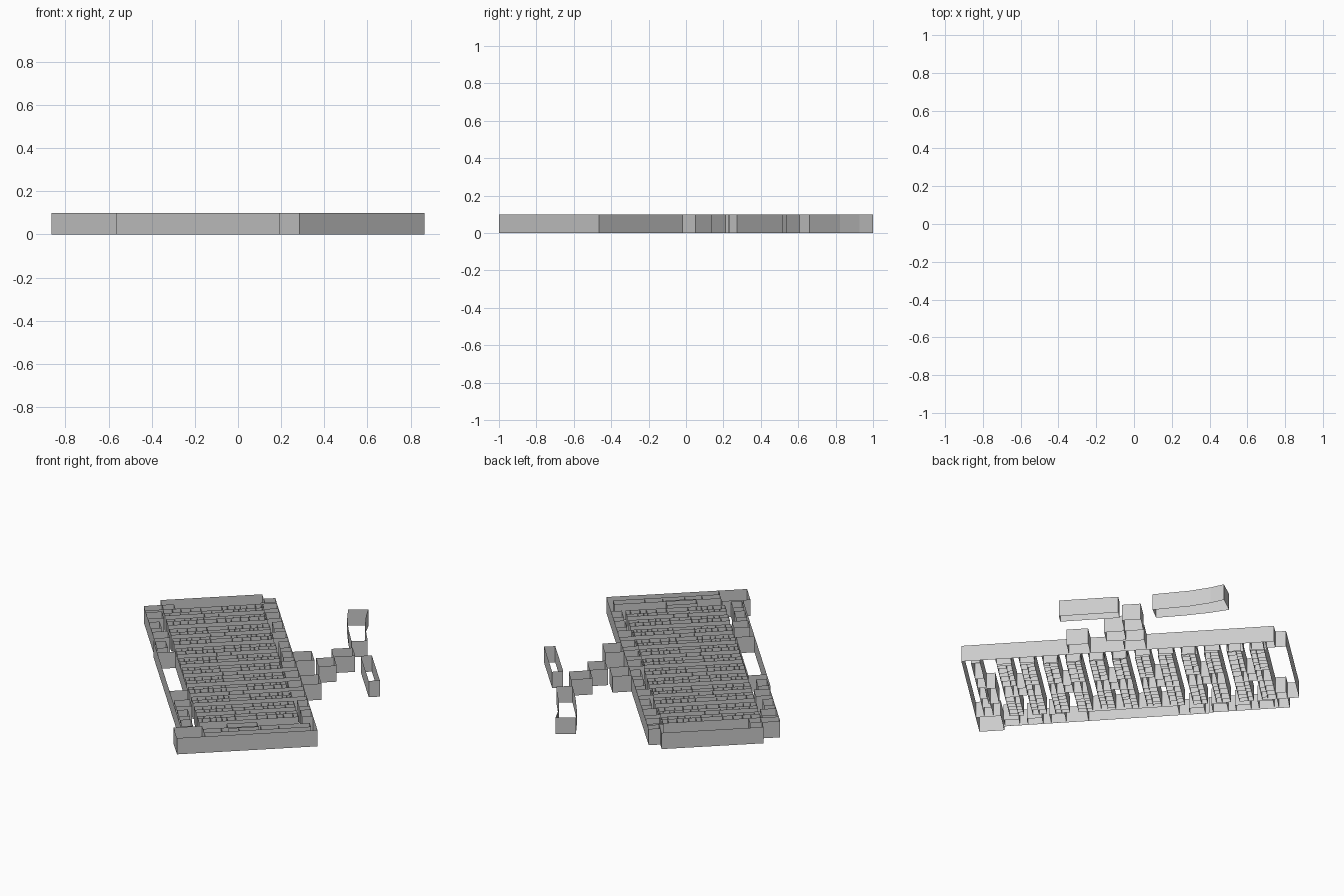
import bpy, math, random

if "Cube" in bpy.data.objects:
    bpy.data.objects.remove(bpy.data.objects["Cube"])

random.seed(4)
H = 0.1
ANG = math.radians(42.7)
C, S = math.cos(ANG), math.sin(ANG)


def place(u, v):
    """Plan coordinates (u across the building, v along it) to world x, y."""
    return 0.285 + C * u - S * v, -1.0 + S * u + C * v


def walls(name, outlines):
    """Raise closed counter-clockwise outlines into open-topped walls."""
    verts, faces = [], []
    for pts in outlines:
        b, n = len(verts), len(pts)
        for u, v in pts:
            x, y = place(u, v)
            verts += [(x, y, 0), (x, y, H)]
        for i in range(n):
            j = (i + 1) % n
            faces.append((b + 2 * i, b + 2 * j, b + 2 * j + 1, b + 2 * i + 1))
    me = bpy.data.meshes.new(name)
    me.from_pydata(verts, [], faces)
    ob = bpy.data.objects.new(name, me)
    bpy.context.collection.objects.link(ob)
    return ob


def box(u0, u1, v0, v1):
    return [(u0, v0), (u1, v0), (u1, v1), (u0, v1)]


def cells(u0, u1, v0, v1, lo, hi):
    """Row of rooms of random length between u0 and u1."""
    out, u = [], u0
    while u < u1 - 0.001:
        e = u + random.uniform(lo, hi)
        if u1 - e < lo:
            e = u1
        out.append(box(u, e, v0, v1))
        u = e
    return out


# Outer perimeter
walls("outer_wall", [[
    (0, 0), (0.79, 0), (0.79, 1.755), (0.725, 1.755), (0.725, 1.815),
    (0.153, 1.815), (0.153, 1.75), (0.05, 1.75), (0.05, 1.295),
    (0.042, 1.295), (0.042, 0.14), (0, 0.14)]])

# Chain of small buildings outside the long wall
walls("gate_house_near", [box(0.79, 0.895, 0.605, 0.725)])
walls("gate_house_far", [box(0.79, 0.897, 0.92, 1.04)])
walls("link_room_inner", [box(0.91, 1.01, 0.83, 0.94)])
walls("link_room_outer", [box(1.01, 1.13, 0.945, 1.05)])
walls("side_annexe", [box(1.16, 1.222, 0.603, 0.936)])
walls("curved_annexe", [[
    (1.135, 1.138), (1.225, 1.13), (1.238, 1.34), (1.26, 1.46), (1.285, 1.537),
    (1.172, 1.553), (1.152, 1.44), (1.14, 1.3)]])

# Open courtyard on the left side
walls("courtyard", [box(0.042, 0.145, 0.62, 1.13)])

# Rooms at the two short ends
walls("end_rooms", [
    box(0.0, 0.16, 0.0, 0.14), box(0.3, 0.47, 0.09, 0.15),
    box(0.05, 0.153, 1.69, 1.75), box(0.153, 0.22, 1.69, 1.75),
    box(0.153, 0.725, 1.69, 1.815), box(0.725, 0.79, 1.69, 1.755)])

# Rooms along both long walls
side = []
for k in range(12):
    v = 0.15 + 0.13 * k
    if v + 0.125 < 0.62 or v > 1.13:
        side.append(box(0.05, random.choice((0.11, 0.14)), v, v + 0.085))
    side.append(box(random.choice((0.70, 0.73)), 0.79, v + 0.04, v + 0.125))
walls("side_rooms", side)

# Parallel rows of small cells with aisles between them
for k in range(12):
    v0 = 0.19 + 0.129 * k
    vm = v0 + random.uniform(0.03, 0.05)
    v1 = v0 + 0.08
    row = []
    for a, b in ((v0, vm), (vm, v1)):
        row += cells(0.15, 0.36, a, b, 0.022, 0.06)
        row += cells(0.36, 0.48, a, b, 0.05, 0.12)
        row += cells(0.48, 0.71, a, b, 0.022, 0.06)
    # Rooms that bridge the aisle in the central band
    if k % 2 == 0 and k < 11:
        row.append(box(0.37, 0.45, v1, v0 + 0.129))
    walls("cell_row_%02d" % (k + 1), row)

# First row behind the front wall
walls("front_cell_row", cells(0.16, 0.76, 0.05, 0.10, 0.06, 0.14))
